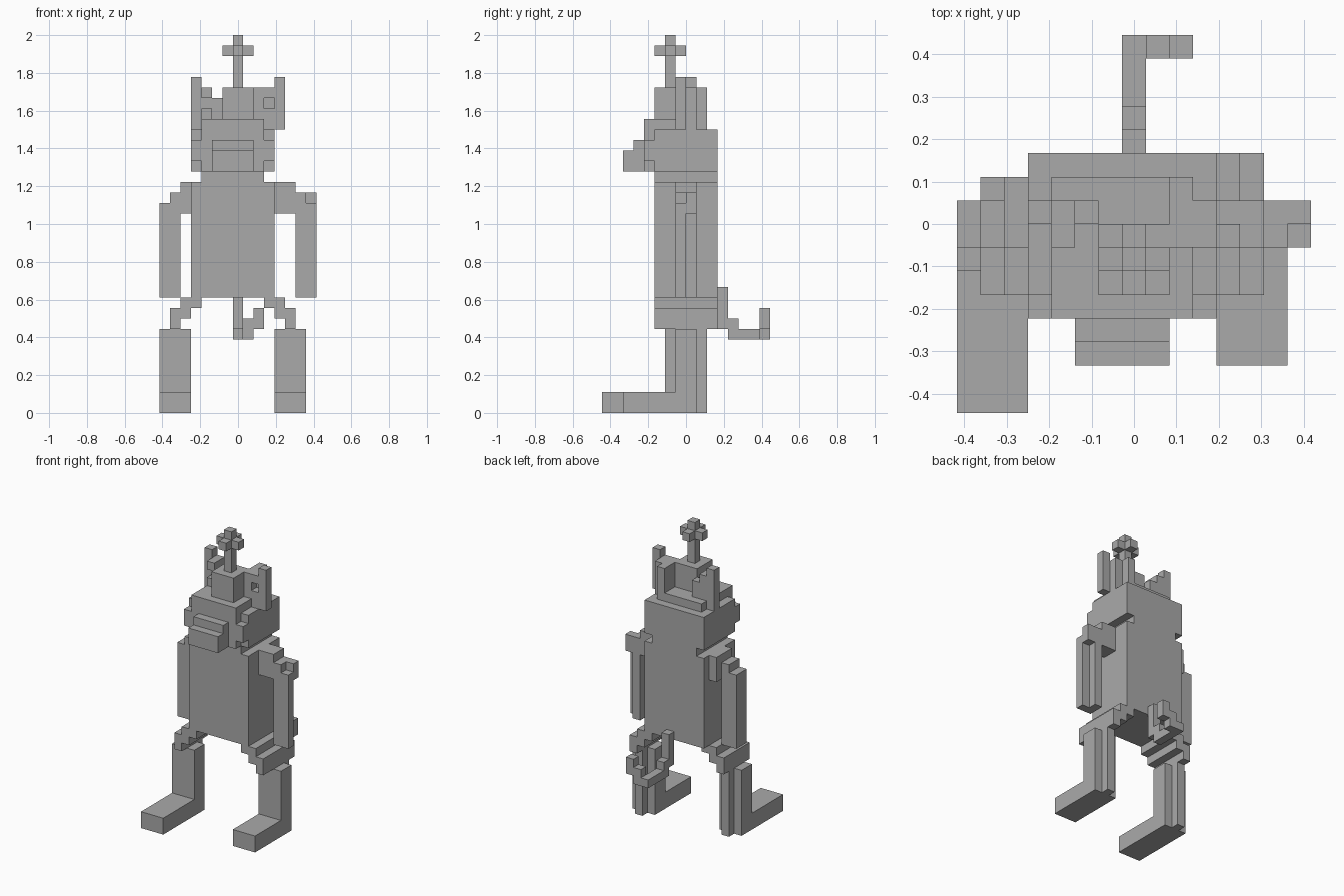
import bpy, bmesh
from mathutils import Vector, Matrix

cube = bpy.data.objects.get("Cube")
if cube:
    bpy.data.objects.remove(cube, do_unlink=True)

UNIT = 1 / 18                      # edge of one block
ORIGIN = Vector((7.5, 8, 0))       # block coordinates of the model's centre

grey = bpy.data.materials.new("plain_grey")
grey.use_nodes = True
grey.diffuse_color = (0.4, 0.4, 0.4, 1)
grey.node_tree.nodes["Principled BSDF"].inputs["Base Color"].default_value = (0.4, 0.4, 0.4, 1)


def blocks(name, *boxes):
    """One object from boxes given as (x0, x1, y0, y1, z0, z1) in blocks."""
    bm = bmesh.new()
    for x0, x1, y0, y1, z0, z1 in boxes:
        lo, hi = Vector((x0, y0, z0)), Vector((x1, y1, z1))
        centre = ((lo + hi) / 2 - ORIGIN) * UNIT
        size = (hi - lo) * UNIT
        bmesh.ops.create_cube(bm, size=1, matrix=Matrix.Translation(centre) @ Matrix.Diagonal((*size, 1)))
    mesh = bpy.data.meshes.new(name)
    bm.to_mesh(mesh)
    bm.free()
    mesh.materials.append(grey)
    obj = bpy.data.objects.new(name, mesh)
    bpy.context.collection.objects.link(obj)
    return obj


def leg(side, x, toe, shin):
    """Foot, two-deep shin and narrow calf strip."""
    blocks(side + "_foot", (x, x + 3, toe, shin + 2, 0, 2))
    blocks(side + "_shin", (x, x + 3, shin, shin + 2, 2, 8))
    blocks(side + "_calf", (x + 1, x + 2, shin + 2, shin + 3, 0, 8))


leg("right", 0, 0, 6)
leg("left", 11, 2, 7)


def hip(side, mirrored, back):
    """Stepped hip running along the underside of the body."""
    steps = []
    for x0, x1, z0, z1 in ((10, 12, 10, 11), (11, 13, 9, 10), (12, 13, 8, 9)):
        if mirrored:
            x0, x1 = 14 - x1, 14 - x0
        steps.append((x0, x1, 5, back, z0, z1))
    blocks(side + "_hip", *steps)


hip("left", False, 11)
hip("right", True, 10)

# Torso and neck
blocks("body", (3, 11, 5, 11, 11, 22))
blocks("neck", (4, 10, 5, 11, 22, 23))

# Arms
blocks("right_shoulder", (2, 3, 7, 10, 19, 22))
blocks("right_arm", (0, 2, 7, 9, 11, 20), (1, 2, 7, 9, 20, 21))
blocks("left_shoulder", (11, 13, 7, 9, 19, 22))
blocks("left_arm", (13, 15, 7, 8, 11, 20), (13, 14, 7, 8, 20, 21),
       (13, 14, 8, 9, 11, 21), (14, 15, 8, 9, 19, 21))

# Tail with a sideways hook
blocks("tail", (7, 8, 11, 12, 8, 12), (7, 8, 12, 13, 7, 9), (7, 8, 13, 16, 7, 8),
       (8, 9, 15, 16, 7, 9), (9, 10, 15, 16, 8, 10))

# Head, cheeks and snout
blocks("head", (3, 11, 5, 11, 23, 27), (4, 10, 4, 5, 23, 27), (4, 10, 4, 10, 27, 28))
blocks("cheeks", *[(x, x + 1, 4, 5, 24, 26) for x in (3, 10)])
blocks("snout", (5, 9, 2, 4, 23, 25), (5, 9, 3, 4, 25, 26))

# Crown block and rear post
blocks("crown", (6, 9, 5, 8, 28, 31))
blocks("crown_post", (9, 10, 8, 10, 28, 31))

# Ears, each beside a panel with a square recess
blocks("right_ear", (3, 4, 8, 9, 27, 32))
blocks("right_ear_panel", (4, 5, 8, 9, 28, 31), (5, 6, 8, 9, 28, 30),
       (4, 5, 7, 8, 28, 29), (4, 5, 7, 8, 30, 31))
blocks("left_ear", (11, 12, 7, 8, 27, 32))
blocks("left_ear_panel", (9, 10, 7, 8, 28, 31), (10, 11, 7, 8, 27, 29),
       (10, 11, 7, 8, 30, 31), (10, 11, 8, 9, 27, 31))

# Topknot: a post with arms in four directions
blocks("topknot", (7, 8, 6, 7, 31, 36), (6, 7, 6, 7, 34, 35), (8, 9, 6, 7, 34, 35),
       (7, 8, 5, 6, 34, 35), (7, 8, 7, 8, 34, 35))
